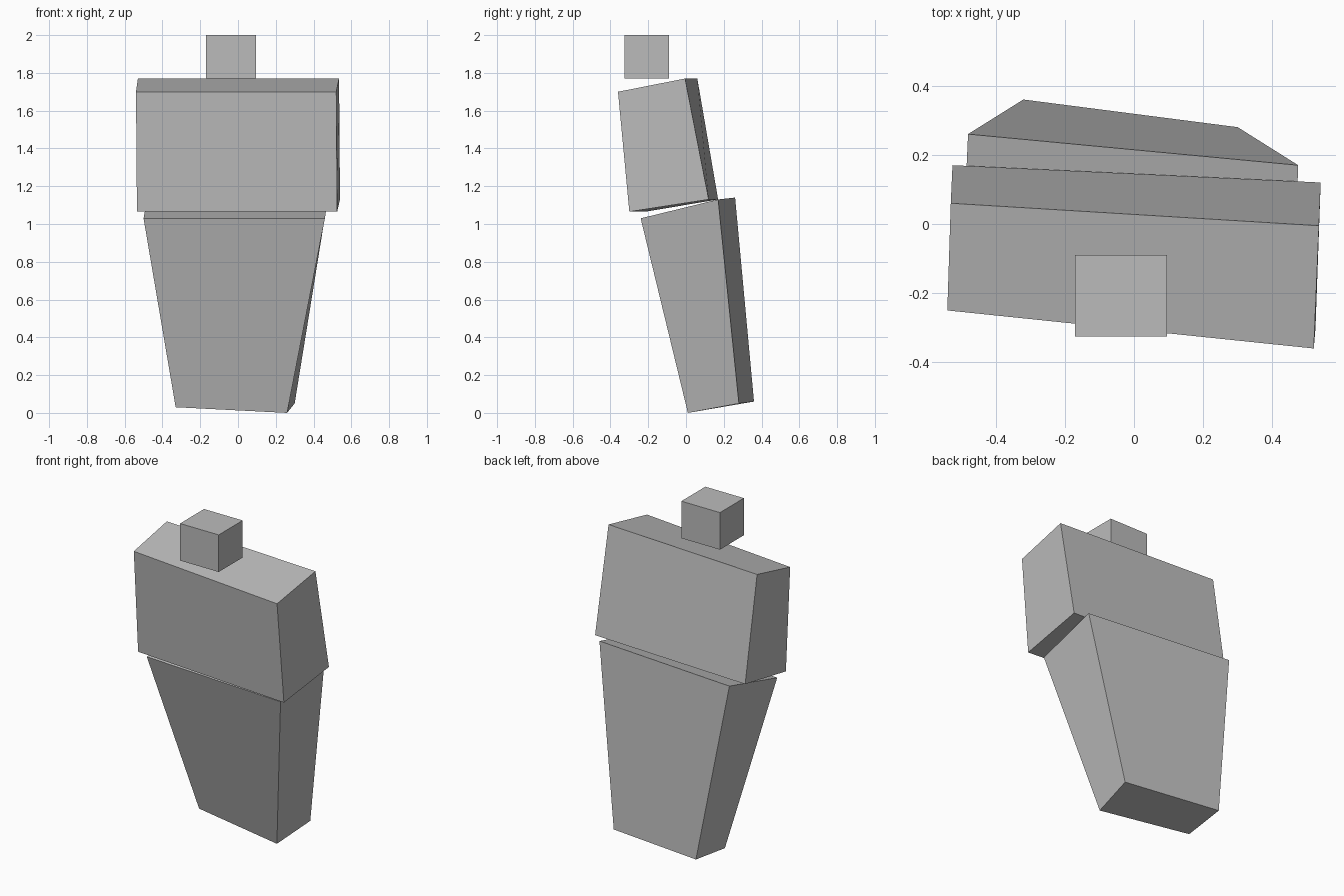
import bpy
import bmesh
from mathutils import Vector

default_cube = bpy.data.objects.get("Cube")
if default_cube:
    bpy.data.objects.remove(default_cube, do_unlink=True)


def make_material(name, color):
    material = bpy.data.materials.new(name)
    material.use_nodes = True
    material.diffuse_color = color
    material.node_tree.nodes["Principled BSDF"].inputs["Base Color"].default_value = color
    return material


def make_block(name, bottom, top, material):
    """Join two four-cornered rings, each listed front right, front left, back left, back right."""
    bm = bmesh.new()
    low = [bm.verts.new(Vector(corner)) for corner in bottom]
    high = [bm.verts.new(Vector(corner)) for corner in top]
    bm.faces.new(reversed(low))
    bm.faces.new(high)
    for i in range(len(low)):
        j = (i + 1) % len(low)
        bm.faces.new((low[i], low[j], high[j], high[i]))
    bmesh.ops.recalc_face_normals(bm, faces=bm.faces[:])
    mesh = bpy.data.meshes.new(name)
    bm.to_mesh(mesh)
    bm.free()
    mesh.materials.append(material)
    block = bpy.data.objects.new(name, mesh)
    bpy.context.collection.objects.link(block)
    return block


def level_ring(left, right, front, back, height):
    return [(left, front, height), (right, front, height),
            (right, back, height), (left, back, height)]


grey = make_material("plain grey", (0.5, 0.5, 0.5, 1))

# Tapered lower body, leaning forward and slightly twisted
make_block(
    "lower_body",
    [(-.33, .09, .03), (.26, .01, 0), (.3, .28, .05), (-.32, .36, .06)],
    [(-.5, -.18, 1.03), (.46, -.24, 1.03), (.475, .17, 1.13), (-.48, .26, 1.14)],
    grey)

# Broad chest with a sloping top
make_block(
    "chest",
    [(-.535, -.215, 1.065), (.525, -.3, 1.065), (.54, .12, 1.13), (-.525, .17, 1.13)],
    [(-.54, -.25, 1.7), (.52, -.36, 1.7), (.535, -.005, 1.77), (-.53, .06, 1.77)],
    grey)

# Small square head floating above the chest
make_block(
    "head",
    level_ring(-.17, .095, -.325, -.09, 1.77),
    level_ring(-.17, .095, -.325, -.09, 2),
    grey)
